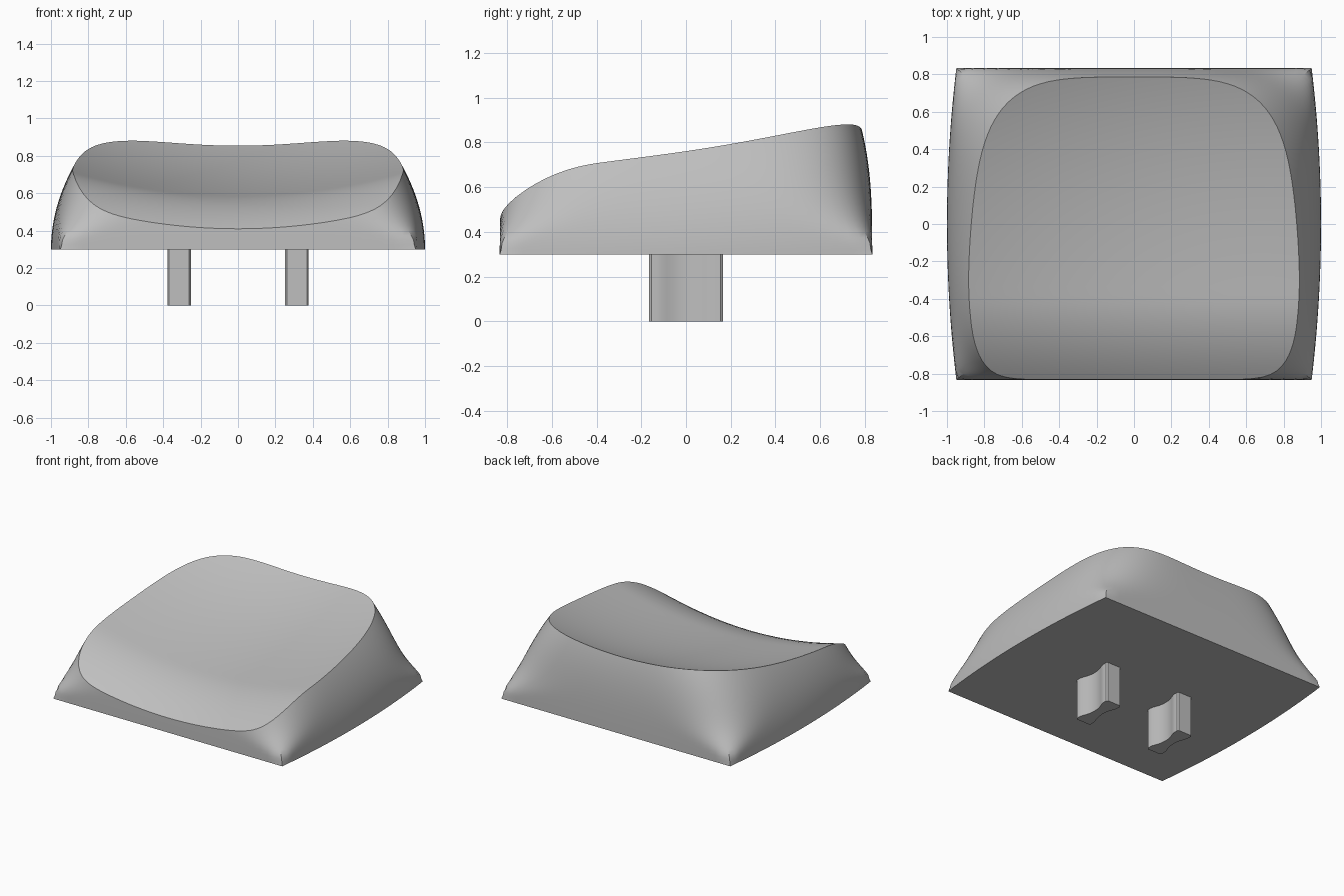
import bpy, bmesh

if "Cube" in bpy.data.objects:
    bpy.data.objects.remove(bpy.data.objects["Cube"], do_unlink=True)

grey = bpy.data.materials.new("plain_grey")
grey.use_nodes = True
COLOUR = (0.52, 0.52, 0.52, 1)
grey.diffuse_color = COLOUR
grey.node_tree.nodes["Principled BSDF"].inputs["Base Color"].default_value = COLOUR

BASE = 0.3        # underside of the cap
HALF_Y = 0.833


def make_object(name, bm):
    bmesh.ops.recalc_face_normals(bm, faces=bm.faces)
    mesh = bpy.data.meshes.new(name)
    bm.to_mesh(mesh)
    bm.free()
    mesh.materials.append(grey)
    ob = bpy.data.objects.new(name, mesh)
    bpy.context.collection.objects.link(ob)
    return ob


def activate(ob):
    bpy.ops.object.select_all(action='DESELECT')
    ob.select_set(True)
    bpy.context.view_layer.objects.active = ob


def loft(rings):
    """Solid through a stack of closed rings."""
    bm = bmesh.new()
    rows = [[bm.verts.new(p) for p in ring] for ring in rings]
    n = len(rows[0])
    for a, b in zip(rows, rows[1:]):
        for i in range(n):
            j = (i + 1) % n
            bm.faces.new((a[i], a[j], b[j], b[i]))
    bm.faces.new(rows[0][::-1])
    bm.faces.new(rows[-1])
    return bm


# Directions evenly spaced round a square
SIDE = 32
steps = [-1 + 2 * i / SIDE for i in range(SIDE)]
square = ([(s, -1) for s in steps] + [(1, s) for s in steps]
          + [(-s, 1) for s in steps] + [(-1, -s) for s in steps])


def cap_ring(t):
    """Rounded outline at height t above the base; corners soften upward."""
    power = min(80, 4 + 0.13 / max(t, 0.001) ** 2)
    half_x = 1 - 0.61 * t * t
    half_y = HALF_Y - 0.045 * (t / 0.55) ** 3
    ring = []
    for u, v in square:
        r = (abs(u) ** power + abs(v) ** power) ** (-1 / power)
        if t == 0:
            r = 1
        bulge = 1 - 0.05 * (v * r) ** 2
        ring.append((u * r * half_x * bulge, v * r * half_y, BASE + t))
    return ring


def dish_height(x, y):
    """Dished, tilted top that rolls down at the front."""
    roll = max(0, -0.4 - y)
    centre = 0.64 + 0.17 * y + 0.09 * y ** 2 + 0.05 * y ** 3 - 0.65 * roll ** 2
    return centre + 0.16 * x * x


# Cap body
cap = make_object("cap_body", loft([cap_ring(0.7 * i / 28) for i in range(29)]))

# Volume that carves the dished top
bm = bmesh.new()
bmesh.ops.create_grid(bm, x_segments=48, y_segments=48, size=1.15)
for v in bm.verts:
    v.co.z = dish_height(v.co.x, v.co.y)
lid = bmesh.ops.extrude_face_region(bm, geom=bm.faces[:])
for v in lid["geom"]:
    if isinstance(v, bmesh.types.BMVert):
        v.co.z = 1.6
cutter = make_object("dish_cutter", bm)
cutter.hide_render = True

activate(cap)
cut = cap.modifiers.new("dish", 'BOOLEAN')
cut.operation = 'DIFFERENCE'
cut.solver = 'EXACT'
cut.object = cutter
bpy.ops.object.modifier_apply(modifier="dish")
bpy.data.objects.remove(cutter, do_unlink=True)
activate(cap)
bpy.ops.object.shade_smooth_by_angle(angle=0.4)

# Two waisted mounting legs
quarter = [(0.0, 0.034), (0.03, 0.036), (0.06, 0.042), (0.085, 0.051),
           (0.11, 0.06), (0.13, 0.0625), (0.155, 0.0625), (0.165, 0.054)]
edge = [(-y, w) for y, w in quarter[:0:-1]] + quarter
for name, cx in (("left_leg", 0.315), ("right_leg", -0.315)):
    outline = [(cx + w, y) for y, w in edge] + [(cx - w, y) for y, w in edge[::-1]]
    leg = make_object(name, loft([[(x, y, z) for x, y in outline]
                                  for z in (0, BASE + 0.005)]))
    activate(leg)
    bpy.ops.object.shade_smooth_by_angle(angle=0.5)
